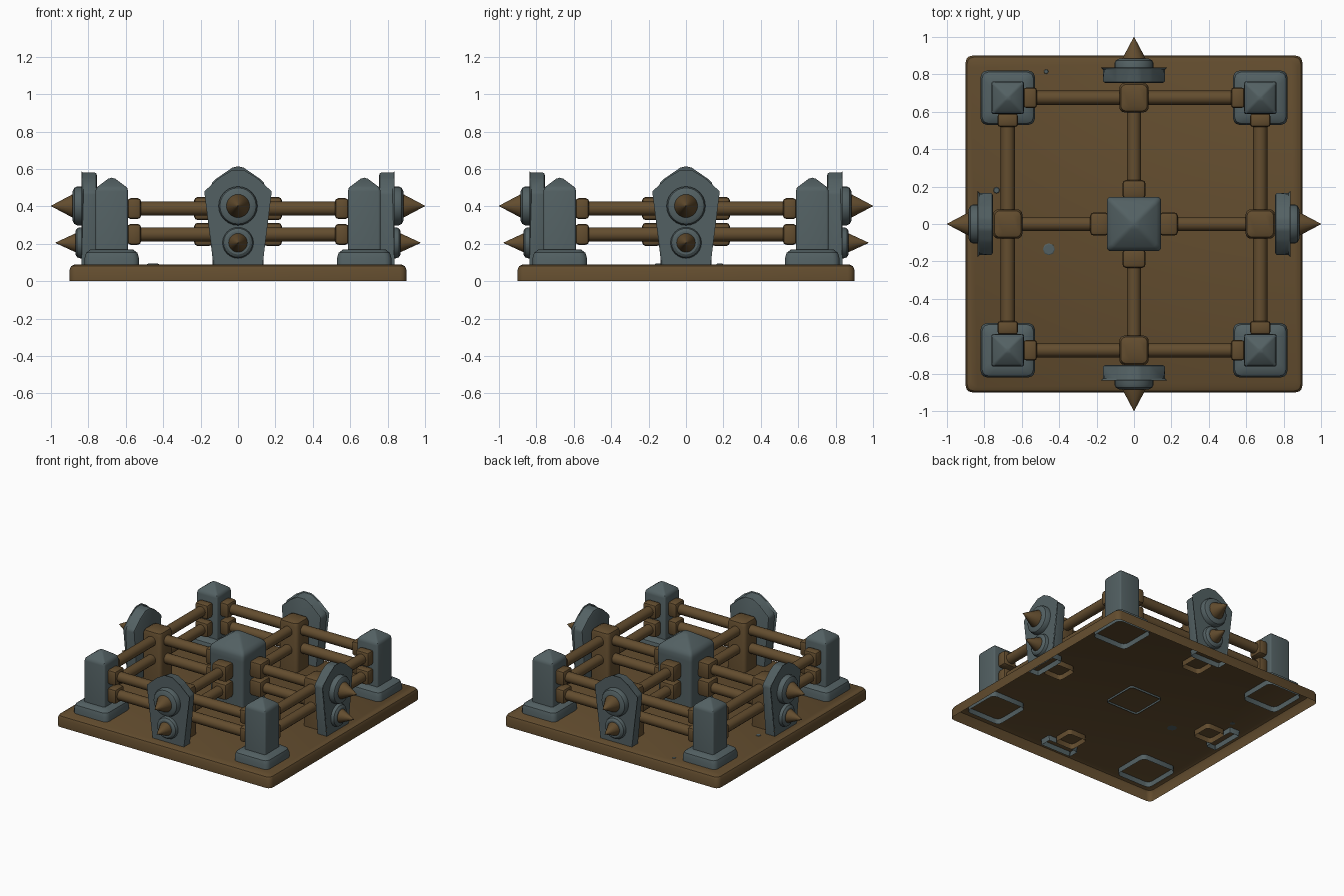
import bpy, bmesh, math
from mathutils import Matrix, Vector

if "Cube" in bpy.data.objects:
    bpy.data.objects.remove(bpy.data.objects["Cube"])


def material(name, col):
    m = bpy.data.materials.new(name)
    m.diffuse_color = (*col, 1)
    m.use_nodes = True
    m.node_tree.nodes["Principled BSDF"].inputs["Base Color"].default_value = m.diffuse_color
    return m


WOOD = material("brown wood", (0.125, 0.074, 0.028))
STONE = material("blue grey stone", (0.086, 0.118, 0.124))


def finish(bm, name, mat, matrix=Matrix(), angle=32):
    bmesh.ops.recalc_face_normals(bm, faces=bm.faces)
    bm.transform(matrix)
    me = bpy.data.meshes.new(name)
    bm.to_mesh(me)
    bm.free()
    me.materials.append(mat)
    for p in me.polygons:
        p.use_smooth = True
    me.set_sharp_from_angle(angle=math.radians(angle))
    ob = bpy.data.objects.new(name, me)
    bpy.context.collection.objects.link(ob)
    return ob


def skin(bm, rings):
    n = len(rings[0])
    for a, b in zip(rings, rings[1:]):
        for i in range(n):
            bm.faces.new((a[i], a[(i + 1) % n], b[(i + 1) % n], b[i]))


def block(name, profile, corner, mat, matrix=Matrix(), apex=None):
    """Rounded square tower, open underneath; profile = (half width, z)."""
    bm = bmesh.new()
    rings = []
    for h, z in profile:
        r = min(corner, h * 0.5)
        ring = []
        for q in range(4):
            for s in range(4):
                a = math.radians(q * 90 + s * 30)
                c = math.radians(q * 90 + 45)
                cx = math.copysign(h - r, math.cos(c))
                cy = math.copysign(h - r, math.sin(c))
                ring.append(bm.verts.new((cx + r * math.cos(a), cy + r * math.sin(a), z)))
        rings.append(ring)
    skin(bm, rings)
    top = rings[-1]
    if apex is None:
        bm.faces.new(top)
    else:
        tip = bm.verts.new((0, 0, apex))
        for i in range(len(top)):
            bm.faces.new((top[i], top[(i + 1) % len(top)], tip))
    return finish(bm, name, mat, matrix)


def lathe(name, profile, mat, matrix, start, direction, sides=20):
    """Turned part; profile = (radius, distance along direction)."""
    bm = bmesh.new()
    rings = [[bm.verts.new((r * math.cos(2 * math.pi * i / sides),
                            r * math.sin(2 * math.pi * i / sides), d))
              for i in range(sides)] for r, d in profile]
    skin(bm, rings)
    bm.faces.new(rings[0])
    bm.faces.new(rings[-1])
    rot = Vector(direction).to_track_quat('Z', 'Y').to_matrix().to_4x4()
    return finish(bm, name, mat, matrix @ Matrix.Translation(start) @ rot)


def collar(name, centre, size, matrix):
    bm = bmesh.new()
    bmesh.ops.create_cube(bm, size=1)
    bmesh.ops.scale(bm, vec=size, verts=bm.verts)
    bmesh.ops.bevel(bm, geom=bm.edges[:], offset=0.02, segments=2, profile=0.5, affect='EDGES')
    return finish(bm, name, WOOD, matrix @ Matrix.Translation(centre))


def shield(name, matrix):
    pts = [(-0.127, 0.05), (0.127, 0.05), (0.168, 0.475), (0.09, 0.545), (0.03, 0.58),
           (-0.03, 0.58), (-0.09, 0.545), (-0.168, 0.475)]
    bm = bmesh.new()
    skin(bm, [[bm.verts.new((x, y, z)) for x, z in pts] for y in (-0.838, -0.755)])
    n = len(pts)
    bm.verts.ensure_lookup_table()
    bm.faces.new(bm.verts[:n])
    bm.faces.new(bm.verts[n:])
    low = [f for f in bm.faces if all(v.co.z < 0.06 for v in f.verts)]
    edges = [e for e in bm.edges if max(v.co.z for v in e.verts) > 0.06]
    bmesh.ops.delete(bm, geom=low, context='FACES_ONLY')
    bmesh.ops.bevel(bm, geom=edges, offset=0.012, segments=2, profile=0.5, affect='EDGES')
    return finish(bm, name, STONE, matrix)


# base slab, hollow below
block("base_slab", [(0.9, 0), (0.9, 0.062), (0.892, 0.08), (0.872, 0.09)], 0.035, WOOD)

# central pillar
block("centre_pillar", [(0.135, 0.075), (0.145, 0.47), (0.145, 0.505), (0.138, 0.527),
                        (0.12, 0.545), (0.03, 0.607)], 0.02, STONE, apex=0.614)

RAILS = (("upper", 0.388), ("lower", 0.25))
for k in range(4):
    R = Matrix.Rotation(k * math.pi / 2, 4, 'Z')
    # corner post with foot
    T = R @ Matrix.Translation((-0.675, -0.675, 0))
    block("corner_foot", [(0.145, 0.05), (0.145, 0.125), (0.137, 0.152), (0.115, 0.168),
                          (0.08, 0.17)], 0.035, STONE, T)
    block("corner_post", [(0.087, 0.15), (0.087, 0.48), (0.083, 0.497), (0.072, 0.508),
                          (0.018, 0.548)], 0.012, STONE, T, apex=0.553)
    # side post and shield
    block("side_post", [(0.078, 0.05), (0.078, 0.43), (0.07, 0.455), (0.05, 0.465)],
          0.025, WOOD, R @ Matrix.Translation((0, -0.675, 0)))
    shield("side_shield", R)
    # bosses and spikes
    for tag, z, r, sr, end, tip in (("upper", 0.402, 0.104, 0.062, 0.885, 1.0),
                                    ("lower", 0.205, 0.083, 0.05, 0.87, 0.976)):
        lathe(tag + "_boss", [(r, 0.82), (r, end - 0.025), (r * 0.93, end - 0.01),
                              (r * 0.75, end)], STONE, R, (0, 0, z), (0, -1, 0), 24)
        lathe(tag + "_spike", [(sr, end - 0.01), (sr, end), (0.001, tip)],
              WOOD, R, (0, 0, z), (0, -1, 0), 24)
    # rails and collars
    for tag, z in RAILS:
        lathe(tag + "_outer_rail", [(0.038, 0), (0.038, 1.2)], WOOD, R,
              (-0.6, -0.675, z), (1, 0, 0), 12)
        lathe(tag + "_inner_rail", [(0.038, 0), (0.038, 0.5)], WOOD, R,
              (0, -0.62, z), (0, 1, 0), 12)
        for s in (-1, 1):
            collar(tag + "_corner_collar", (s * 0.555, -0.675, z), (0.075, 0.112, 0.112), R)
        collar(tag + "_centre_collar", (0, -0.185, z), (0.124, 0.1, 0.124), R)

# small stone chips lying on the slab
for x, y, r in ((-0.455, -0.135, 0.034), (-0.735, 0.18, 0.018), (-0.47, 0.815, 0.013)):
    lathe("stone_chip", [(r, 0), (r * 0.8, 0.004)], STONE, Matrix(), (x, y, 0.089), (0, 0, 1), 8)
